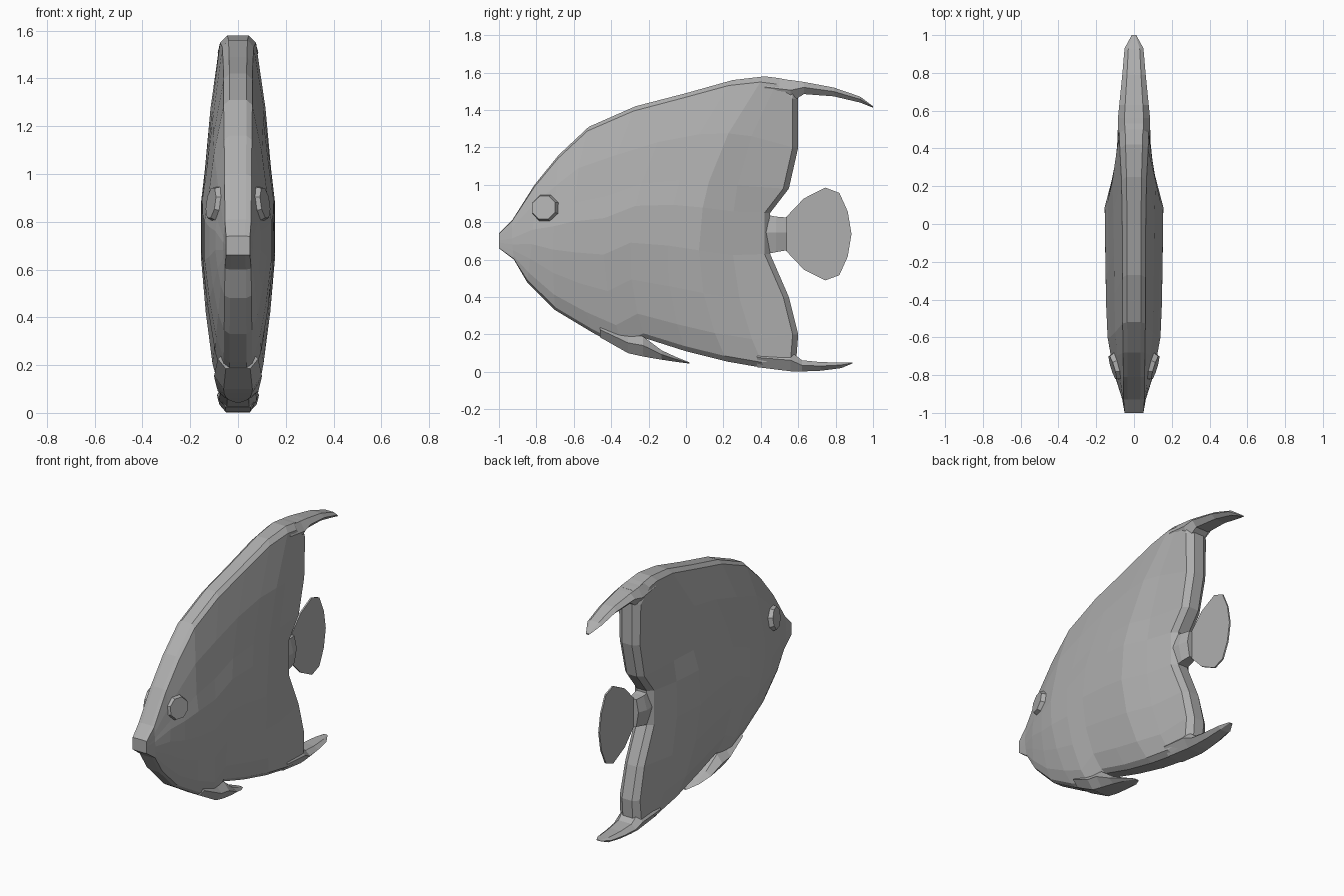
import bpy, bmesh
from math import radians, pi
from mathutils import Matrix

if "Cube" in bpy.data.objects:
    bpy.data.objects.remove(bpy.data.objects["Cube"])

# plain darker grey
grey = bpy.data.materials.new("grey")
grey.diffuse_color = (.43, .43, .43, 1)
grey.use_nodes = True
grey.node_tree.nodes["Principled BSDF"].inputs["Base Color"].default_value = grey.diffuse_color


def finish(name, bm):
    bmesh.ops.recalc_face_normals(bm, faces=bm.faces)
    me = bpy.data.meshes.new(name)
    bm.to_mesh(me)
    bm.free()
    me.materials.append(grey)
    ob = bpy.data.objects.new(name, me)
    bpy.context.collection.objects.link(ob)
    return ob


def loft(name, halves):
    """Skin half-sections (x >= 0, top to bottom), mirrored into closed rings."""
    bm = bmesh.new()
    rings = []
    for half in halves:
        pts = half + [(-x, y, z) for x, y, z in reversed(half)]
        rings.append([bm.verts.new(p) for p in pts])
    n = len(rings[0])
    for a, b in zip(rings, rings[1:]):
        for j in range(n):
            k = (j + 1) % n
            bm.faces.new((a[j], a[k], b[k], b[j]))
    for r in (rings[0], rings[-1]):          # strip caps follow a bent end
        for j in range(n // 2 - 1):
            bm.faces.new((r[j], r[j + 1], r[n - 2 - j], r[n - 1 - j]))
    return finish(name, bm)


def fin(name, sections):
    """Tapered hexagonal tube from (y, top, bottom, half width)."""
    return loft(name, [[(h * .6, y, t), (h, y, t * .55 + b * .45), (h * .6, y, b)]
                       for y, t, b, h in sections])


# body: columns from nose to tail
# (top y, top z, mid y, bottom y, bottom z, half width, shoulder half width)
V = [0, .02, .2, .37, .46, .61, .76, .9, .98, 1]
F = [0, 0, .5, .8, 1, 1, .75, .4, 0, 0]
columns = [
    (-1, .74, -1, -1, .66, .05, .05),
    (-.93, .81, -.93, -.92, .60, .062, .055),
    (-.81, 1.00, -.82, -.85, .48, .095, .056),
    (-.68, 1.16, -.71, -.70, .33, .12, .058),
    (-.52, 1.31, -.60, -.50, .21, .14, .06),
    (-.27, 1.42, -.44, -.33, .12, .147, .06),
    (0, 1.49, -.28, -.22, .18, .15, .062),
    (.25, 1.56, -.08, 0, .11, .153, .066),
    (.42, 1.58, .08, .22, .055, .155, .075),
    (.50, 1.57, .25, .42, .02, .112, .078),
]
halves = []
for yt, zt, ym, yb, zb, w, s in columns:
    half = []
    for v, f in zip(V, F):
        y = yt + (yb - yt) * v + 4 * v * (1 - v) * (ym - (yt + yb) / 2)
        x = s * .6 if v in (0, 1) else s + (w - s) * f
        half.append((x, y, zt + (zb - zt) * v))
    halves.append(half)

# notched rear edge: bevel column, then the narrow rim
rear = [(.60, 1.555), (.60, 1.46), (.60, 1.20), (.55, .98), (.45, .85),
        (.45, .63), (.55, .40), (.60, .20), (.59, .07), (.59, .01)]
bevel = [.05, .078, .072, .068, .068, .068, .068, .072, .075, .05]
halves.append([(w, y - .03, z) for w, (y, z) in zip(bevel, rear)])
halves.append([(.035, y, z) for y, z in rear])
loft("body", halves)

# swept fins and tail root
fin("dorsal_fin", [(.42, 1.575, 1.46, .082), (.56, 1.56, 1.44, .085),
                   (.63, 1.55, 1.485, .078), (.79, 1.52, 1.473, .062),
                   (.93, 1.472, 1.44, .05), (1, 1.42, 1.412, .012)])
fin("anal_fin", [(.38, .12, .025, .088), (.56, .11, .003, .085),
                 (.62, .062, .002, .078), (.72, .052, .006, .065),
                 (.83, .05, .02, .048), (.89, .05, .045, .014)])
fin("pelvic_fin", [(-.46, .26, .185, .085), (-.31, .20, .10, .10),
                   (-.23, .19, .082, .098), (-.13, .115, .065, .085),
                   (-.05, .078, .053, .06), (.02, .05, .044, .02)])
fin("tail_root", [(.38, .85, .62, .06), (.48, .83, .64, .058), (.54, .825, .65, .04)])

# tail fan: half outline mirrored about its middle line
mid = .737
upper = [(.53, .085), (.63, .19), (.745, .248), (.82, .22), (.865, .12), (.885, 0)]
outline = [(y, mid + d) for y, d in upper] + [(y, mid - d) for y, d in upper[::-1][1:]]
bm = bmesh.new()
sides = [[bm.verts.new((x, y, z)) for y, z in outline] for x in (-.005, .005)]
for s in sides:
    bm.faces.new(s)
for i in range(len(outline)):
    j = (i + 1) % len(outline)
    bm.faces.new((sides[0][i], sides[0][j], sides[1][j], sides[1][i]))
finish("tail_fan", bm)

# octagonal eyes, leaning forward and slightly up
for side, name in ((1, "eye_right"), (-1, "eye_left")):
    bm = bmesh.new()
    m = (Matrix.Translation((side * .09, -.753, .875))
         @ Matrix.Rotation(radians(-17 * side), 4, 'Z')
         @ Matrix.Rotation(radians(90 * side - 8 * side), 4, 'Y')
         @ Matrix.Rotation(pi / 8, 4, 'Z'))
    bmesh.ops.create_cone(bm, cap_ends=True, segments=8, radius1=.086,
                          radius2=.068, depth=.05, matrix=m)
    finish(name, bm)
